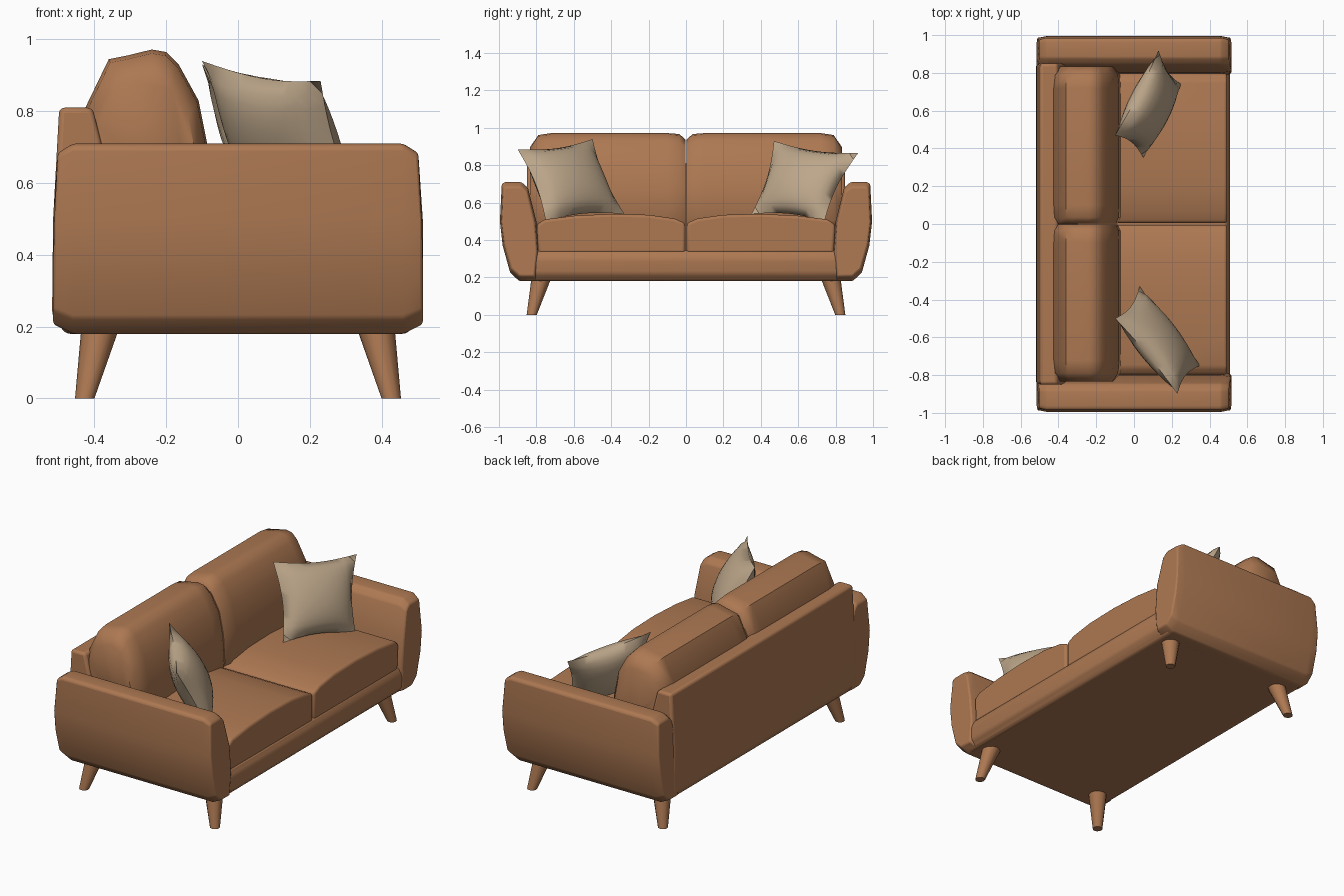
import bpy, bmesh, math
from mathutils import Vector

cube = bpy.data.objects.get("Cube")
if cube:
    bpy.data.objects.remove(cube, do_unlink=True)


def material(name, rgb):
    m = bpy.data.materials.new(name)
    m.use_nodes = True
    colour = (*rgb, 1)
    m.diffuse_color = colour
    bsdf = m.node_tree.nodes["Principled BSDF"]
    bsdf.inputs["Base Color"].default_value = colour
    bsdf.inputs["Roughness"].default_value = 0.8
    return m


leather = material("tan leather", (0.42, 0.19, 0.085))
linen = material("beige linen", (0.51, 0.385, 0.255))


def finish(name, bm, mat, bevel=0, segments=3, angle=40):
    bmesh.ops.recalc_face_normals(bm, faces=bm.faces)
    me = bpy.data.meshes.new(name)
    bm.to_mesh(me)
    bm.free()
    me.materials.append(mat)
    ob = bpy.data.objects.new(name, me)
    bpy.context.collection.objects.link(ob)
    bpy.ops.object.select_all(action="DESELECT")
    ob.select_set(True)
    bpy.context.view_layer.objects.active = ob
    if bevel:
        mod = ob.modifiers.new("soft edges", "BEVEL")
        mod.width, mod.segments = bevel, segments
        mod.limit_method, mod.angle_limit = "ANGLE", math.radians(25)
    bpy.ops.object.shade_smooth_by_angle(angle=math.radians(angle))
    return ob


def loft(name, rings, mat=leather, bevel=0, **kw):
    """Skin a list of equal closed rings and cap both ends."""
    bm = bmesh.new()
    loops = [[bm.verts.new(p) for p in ring] for ring in rings]
    n = len(loops[0])
    for a, b in zip(loops, loops[1:]):
        for i in range(n):
            j = (i + 1) % n
            bm.faces.new((a[i], a[j], b[j], b[i]))
    bm.faces.new(loops[0])
    bm.faces.new(loops[-1])
    return finish(name, bm, mat, bevel, **kw)


def along_x(profile, stations, side=1):
    return [[(x, side * y, z) for y, z in profile] for x in stations]


def along_y(profile, stations, side=1, centre=(-0.24, 0.62)):
    cx, cz = centre
    return [[(cx + (x - cx) * s, side * y, cz + (z - cz) * s) for x, z in profile]
            for y, s in stations]


def pillow(name, corners, bulge=0.09, n=12):
    """Stuffed square between four corners with pinched, hollow edges."""
    a, b, c, d = (Vector(p) for p in corners)
    middle = (a + b + c + d) / 4
    normal = (b - a).cross(d - a).normalized()
    bm = bmesh.new()
    for sign in (1, -1):
        grid = []
        for i in range(n + 1):
            row = []
            for j in range(n + 1):
                u, v = i / n, j / n
                p = a.lerp(b, u).lerp(d.lerp(c, u), v)
                eu, ev = 4 * u * (1 - u), 4 * v * (1 - v)
                p = p.lerp(middle, 0.11 * max(eu * (1 - ev), ev * (1 - eu)))
                row.append(bm.verts.new(p + normal * sign * bulge * (eu * ev) ** 0.6))
            grid.append(row)
        for i in range(n):
            for j in range(n):
                bm.faces.new((grid[i][j], grid[i + 1][j], grid[i + 1][j + 1], grid[i][j + 1]))
    bmesh.ops.remove_doubles(bm, verts=bm.verts, dist=0.0005)
    finish(name, bm, linen, angle=70)


# Frame: base rail and back panel
base_profile = [(-0.48, 0.18), (0.47, 0.18), (0.505, 0.22), (0.51, 0.3), (0.49, 0.345), (-0.48, 0.345)]
loft("base", along_y(base_profile, [(-0.87, 1), (0.87, 1)]), bevel=0.015)
back_profile = [(-0.48, 0.18), (-0.3, 0.18), (-0.3, 0.4), (-0.375, 0.69), (-0.405, 0.81),
                (-0.498, 0.81), (-0.515, 0.5), (-0.518, 0.23)]
loft("back_panel", along_y(back_profile, [(-0.85, 1), (0.85, 1)]), bevel=0.015)

# Shapes shared by both sides
arm_profile = [(0.80, 0.18), (0.89, 0.18), (0.94, 0.225), (0.98, 0.37), (0.995, 0.5),
               (0.985, 0.70), (0.97, 0.71), (0.88, 0.71), (0.845, 0.68), (0.80, 0.5), (0.785, 0.33)]
seat_profile = [(0.004, 0.33), (0.79, 0.33), (0.798, 0.48), (0.76, 0.51), (0.6, 0.53),
                (0.4, 0.54), (0.2, 0.535), (0.06, 0.515), (0.004, 0.49)]
cushion_profile = [(-0.40, 0.45), (-0.43, 0.8), (-0.36, 0.945), (-0.31, 0.955), (-0.24, 0.972),
                   (-0.20, 0.965), (-0.165, 0.93), (-0.11, 0.83), (-0.08, 0.68), (-0.07, 0.5), (-0.1, 0.45)]
cushion_stations = [(0.003, 0.9), (0.035, 0.985), (0.1, 1), (0.72, 1), (0.79, 0.97), (0.835, 0.78)]

for side, label in ((1, "left"), (-1, "right")):
    # Arm, slightly narrowed at its front and rear ends
    rings = along_x(arm_profile, (-0.515, -0.46, 0.46, 0.515), side)
    for end in (0, -1):
        rings[end] = [(x * (1 - 0.16 * max(0, z - 0.55)),
                       side * 0.89 + (y - side * 0.89) * 0.9,
                       0.45 + (z - 0.45) * 0.9) for x, y, z in rings[end]]
    loft(label + "_arm", rings, bevel=0.012, segments=2)

    # Seat and back cushions
    loft(label + "_seat_cushion", along_x(seat_profile, (-0.2, 0.493), side), bevel=0.015)
    loft(label + "_back_cushion", along_y(cushion_profile, cushion_stations, side), angle=50)

    # Splayed tapering legs
    for front, place in ((1, "front"), (-1, "rear")):
        rings = []
        for x, y, z, r in ((0.427, 0.825, 0, 0.027), (0.385, 0.775, 0.19, 0.052)):
            rings.append([(front * (x + r * math.cos(k * math.pi / 6)),
                           side * (y + r * math.sin(k * math.pi / 6)), z) for k in range(12)])
        loft(label + "_" + place + "_leg", rings)

# Scatter pillows leaning in the corners
pillow("left_pillow", [(-0.10, 0.47, 0.93), (0.13, 0.92, 0.865), (0.25, 0.74, 0.50), (0.05, 0.35, 0.54)])
pillow("right_pillow", [(-0.10, -0.50, 0.94), (0.23, -0.90, 0.885), (0.35, -0.75, 0.50), (0.03, -0.33, 0.54)])
